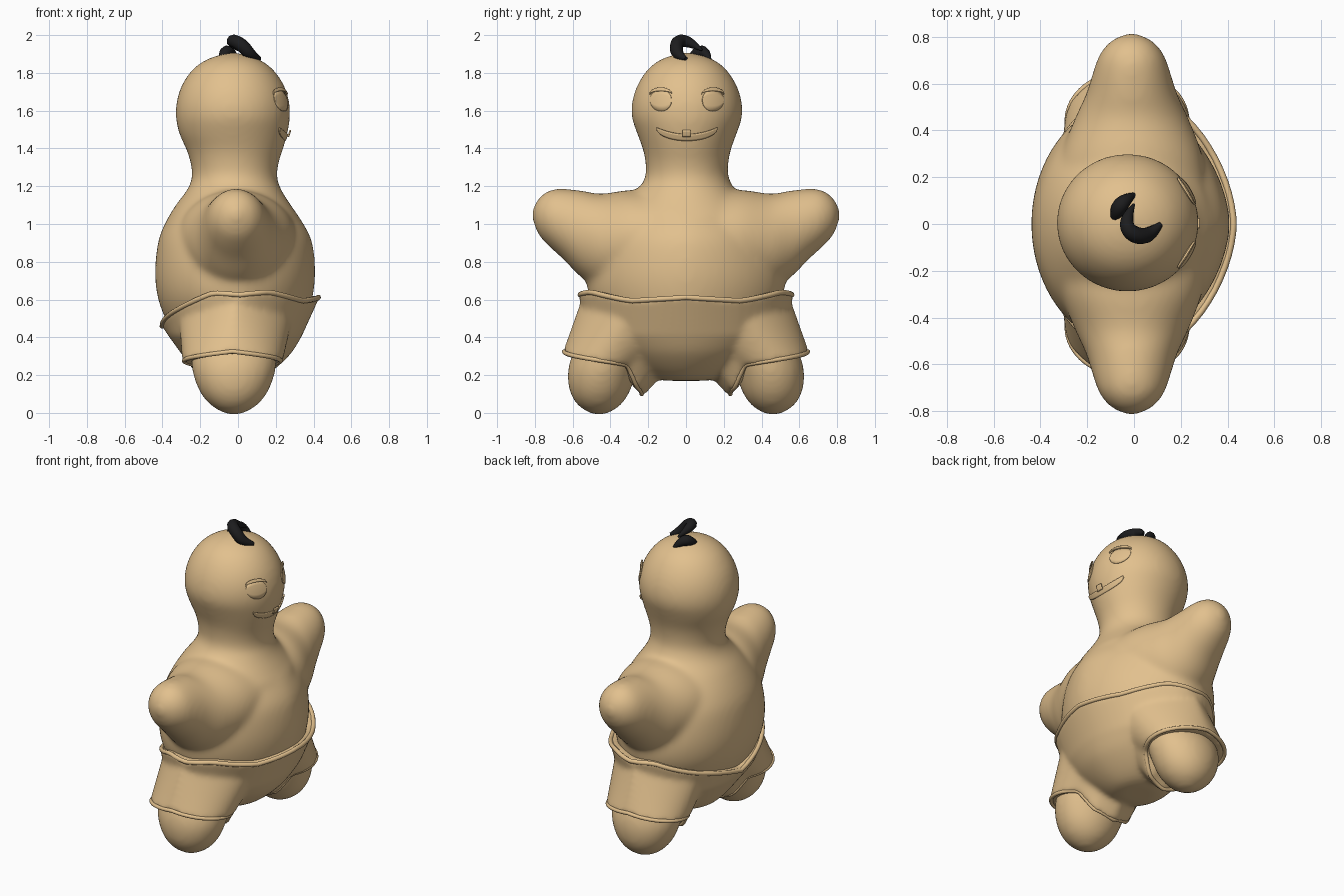
import bpy
from math import sin, cos, pi, sqrt
from mathutils import Vector

if "Cube" in bpy.data.objects:
    bpy.data.objects.remove(bpy.data.objects["Cube"])


def material(name, rgb, rough):
    m = bpy.data.materials.new(name)
    m.use_nodes = True
    m.diffuse_color = (*rgb, 1)
    node = m.node_tree.nodes["Principled BSDF"]
    node.inputs["Base Color"].default_value = (*rgb, 1)
    node.inputs["Roughness"].default_value = rough
    return m


TAN = material("warm tan", (0.76, 0.53, 0.27), 0.7)
BLACK = material("hair black", (0.012, 0.012, 0.013), 0.6)
N = 64
ANGLES = [2 * pi * i / N for i in range(N)]


def add_mesh(name, verts, faces, mat=TAN):
    me = bpy.data.meshes.new(name)
    me.from_pydata(verts, [], faces)
    me.materials.append(mat)
    me.shade_smooth()
    ob = bpy.data.objects.new(name, me)
    bpy.context.collection.objects.link(ob)
    return ob


def loft(loops, verts, faces, recess=0.0):
    """Skin closed loops of points and close both ends with fans."""
    base, n = len(verts), len(loops[0])
    for loop in loops:
        verts += loop
    for r in range(len(loops) - 1):
        for i in range(n):
            a, b = base + r * n + i, base + r * n + (i + 1) % n
            faces.append((a, b, b + n, a + n))
    for r, lift in ((0, 0), (len(loops) - 1, recess)):
        mid = sum(loops[r], Vector()) / n + Vector((0, 0, lift))
        verts.append(mid)
        start = base + r * n
        for i in range(n):
            tri = (len(verts) - 1, start + i, start + (i + 1) % n)
            faces.append(tri if r else tri[::-1])


def blend(ob, voxel, rounds):
    """Fuse overlapping solids into one soft skin."""
    rm = ob.modifiers.new("fuse", "REMESH")
    rm.mode, rm.voxel_size, rm.use_smooth_shade = "VOXEL", voxel, True
    sm = ob.modifiers.new("soften", "SMOOTH")
    sm.factor, sm.iterations = 0.5, rounds


def refine(rows, steps=4):
    """Pass a smooth curve through rows of section values."""
    pts = [Vector(r) for r in rows]
    out = []
    for i in range(len(pts) - 1):
        p0, p1, p2, p3 = pts[max(i - 1, 0)], pts[i], pts[i + 1], pts[min(i + 2, len(pts) - 1)]
        for k in range(steps):
            t = k / steps
            m1, m2 = (p2 - p0) / 2, (p3 - p1) / 2
            out.append(p1 + m1 * t + (3 * (p2 - p1) - 2 * m1 - m2) * t ** 2
                       + (2 * (p1 - p2) + m1 + m2) * t ** 3)
    return out + [pts[-1]]


def lerp_table(table, x):
    for (x0, y0), (x1, y1) in zip(table, table[1:]):
        if x <= x1:
            return y0 + (y1 - y0) * (x - x0) / (x1 - x0)
    return table[-1][1]


def wedge(a, p):
    """Unit circle point whose leading half is pinched when p is above 1."""
    c, s = cos(a), sin(a)
    p = p if c > 0 else 1
    return (c ** p if c > 0 else c), abs(s) ** p * (1 if s > 0 else -1)


def ring(cx, cy, z, rx, ry, taper=1.0):
    units = [wedge(a, taper) for a in ANGLES]
    return [Vector((cx + rx * u, cy + ry * v, z)) for u, v in units]


def fold(a):
    return min(a, 2 * pi - a) * 180 / pi


def tube(name, points, radius, closed=False, radii=None, mat=TAN):
    cu = bpy.data.curves.new(name, "CURVE")
    cu.dimensions = "3D"
    cu.bevel_depth, cu.bevel_resolution, cu.use_fill_caps = radius, 3, True
    sp = cu.splines.new("POLY" if closed else "NURBS")
    sp.points.add(len(points) - 1)
    for i, p in enumerate(points):
        sp.points[i].co = (*p, 1)
        sp.points[i].radius = radii[i] if radii else 1
    sp.use_cyclic_u = closed
    if not closed:
        sp.use_endpoint_u, sp.order_u, sp.resolution_u = True, 3, 8
    cu.materials.append(mat)
    ob = bpy.data.objects.new(name, cu)
    bpy.context.collection.objects.link(ob)


# Body: torso and head (z, centre x, half depth, half width)
TORSO = [(.2, -.02, .15, .2), (.3, -.01, .24, .3), (.4, -.01, .31, .4), (.5, -.01, .375, .46),
         (.62, -.015, .412, .515), (.75, -.015, .424, .525), (.9, -.015, .409, .49),
         (1.0, -.02, .368, .43), (1.1, -.025, .305, .34), (1.18, -.02, .25, .26),
         (1.25, -.018, .225, .22), (1.33, -.018, .235, .22), (1.4, -.018, .258, .235),
         (1.48, -.025, .287, .264), (1.57, -.027, .303, .293), (1.66, -.027, .296, .288),
         (1.75, -.027, .263, .255), (1.83, -.027, .201, .197), (1.88, -.027, .12, .12),
         (1.907, -.027, .02, .02)]
# Arm (y, centre z, half depth, half height) and leg (z, y, half depth, half width)
ARM = [(.15, .95, .32, .22), (.3, .925, .3, .255), (.45, .91, .243, .25), (.55, .945, .197, .232),
       (.65, 1.0, .165, .187), (.72, 1.028, .14, .152), (.78, 1.04, .093, .098), (.816, 1.05, .02, .02)]
LEG = [(.45, .36, .23, .17), (.3, .42, .228, .185), (.2, .447, .215, .18), (.1, .457, .174, .154),
       (.03, .46, .11, .102), (-.01, .46, .03, .03)]
verts, faces = [], []
loft([ring(cx, .005 if z > 1.2 else 0, z, rx, ry, 1.15 if z < 1.05 else 1)
      for z, cx, rx, ry in refine(TORSO)], verts, faces)
for s in (-1, 1):
    loops = [[Vector((-.01 + rx * cos(a), s * y, z - s * rz * sin(a))) for a in ANGLES]
             for y, z, rx, rz in refine(ARM)]
    loft(loops[::s], verts, faces) if s > 0 else loft(loops, verts, faces)
    loft([ring(-.022, s * y, z, rx, ry) for z, y, rx, ry in refine(LEG)][::-1], verts, faces)
blend(add_mesh("body", verts, faces), .015, 24)

# Shorts: hips rising to a wavy waist, plus two flared sleeves
WAIST = [(0, .612), (35, .593), (65, .64), (90, .625), (110, .635), (140, .555), (180, .46)]
waist = [Vector((p.x, p.y, lerp_table(WAIST, fold(a))))
         for a, p in zip(ANGLES, ring(.012, 0, 0, .413, .56, 1.17))]
flare = [Vector((p.x * 1.025, p.y * 1.025, p.z + .01)) for p in waist]
HIPS = [(.17, -.03, .1, .1), (.188, -.03, .16, .19), (.24, -.02, .225, .29),
        (.32, -.01, .295, .4), (.41, -.015, .355, .515)]
verts, faces = [], []
loft([ring(cx, 0, z, rx, ry, 1.08) for z, cx, rx, ry in refine(HIPS)] + [flare], verts, faces)
HEM = [(0, .325), (128, .255), (150, .14), (180, .1)]
ROOT = [(0, .6), (90, .47), (180, .24)]
hems = []
for s in (-1, 1):
    root, hem = [], []
    for a in ANGLES:
        u, v = wedge(a, 1.3)
        root.append(Vector((-.015 - s * .295 * v, s * (.32 + .235 * u), lerp_table(ROOT, fold(a)))))
        hem.append(Vector((-.03 - s * .255 * sin(a), s * (.44 + .205 * cos(a)), lerp_table(HEM, fold(a)))))
    mid = sum(hem, Vector()) / N
    wide = [mid + (p - mid) * 1.04 - Vector((0, 0, .01)) for p in hem]
    loft([[p.lerp(q, t / 4) for p, q in zip(root, wide)] for t in range(5)], verts, faces, recess=.06)
    hems.append(hem)
blend(add_mesh("shorts", verts, faces), .013, 16)
tube("waistband", waist, .014, True)
for side, hem in zip(("right", "left"), hems):
    tube(side + "_hem", hem, .012, True)


# Face: thin plates laid on the head, between an upper and a lower edge
def plate(name, y0, y1, upper, lower, lift=.001, n=20):
    verts, faces = [], []
    for i in range(n + 1):
        t = -cos(pi * i / n)
        y = (y0 + y1) / 2 + t * (y1 - y0) / 2
        for k in range(5):
            z = lower(t) + (upper(t) - lower(t)) * k / 4
            d = 1 - ((y - .005) / .291) ** 2 - ((z - 1.585) / .325) ** 2
            verts.append((-.027 + .304 * sqrt(max(d, 0)) + lift, y, z))
        if i:
            for k in range(4):
                b = i * 5 + k
                faces.append((b - 5, b, b + 1, b - 4))
    so = add_mesh(name, verts, faces).modifiers.new("thickness", "SOLIDIFY")
    so.thickness, so.offset = .008, 0


def arc(t):
    return sqrt(max(0, 1 - t * t))


for side, s in (("right", -1), ("left", 1)):
    c = .005 + s * .137
    plate(side + "_eye", c - .056, c + .056, lambda t: 1.655 + .058 * arc(t), lambda t: 1.655 - .058 * arc(t))
    plate(side + "_brow", c - .058, c + .058, lambda t: 1.688 + .034 * arc(t), lambda t: 1.686 + .018 * arc(t), .012)
plate("mouth", -.155, .165, lambda t: 1.475 + .035 * t * t, lambda t: 1.508 - .067 * arc(t), .003)
plate("tooth", -.018, .024, lambda t: 1.497, lambda t: 1.462, .012, 4)

# Hair: two curled tufts
tube("large_tuft", [(.115, 0, 1.875), (.07, -.045, 1.89), (.02, -.055, 1.95), (-.03, -.025, 1.975),
                    (-.03, .035, 1.955), (0, .085, 1.92)], .036, radii=[.3, .9, 1, .95, .7, .15], mat=BLACK)
tube("small_tuft", [(-.09, .01, 1.86), (-.075, .05, 1.9), (-.045, .1, 1.92), (0, .125, 1.865)],
     .034, radii=[.3, 1, 1, .3], mat=BLACK)
